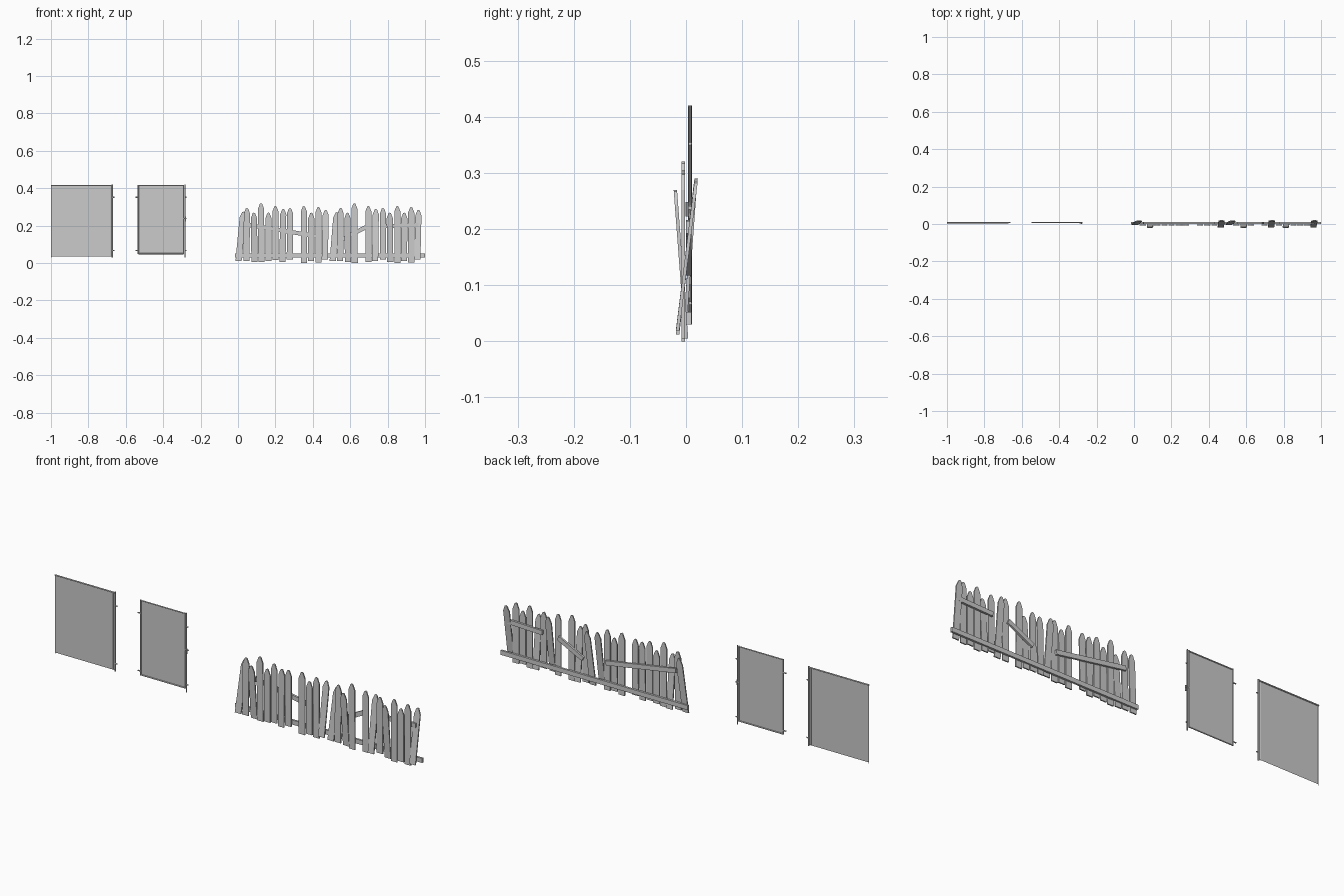
import bpy, bmesh, math
from mathutils import Vector


def make(name, bm):
    bmesh.ops.recalc_face_normals(bm, faces=bm.faces)
    me = bpy.data.meshes.new(name)
    bm.to_mesh(me)
    bm.free()
    ob = bpy.data.objects.new(name, me)
    bpy.context.collection.objects.link(ob)
    return ob


def prism(name, pts, place, thick):
    """Extrude a 2D profile through its thickness; place(u, w, y) maps to 3D."""
    bm = bmesh.new()
    front = [bm.verts.new(place(u, w, 0)) for u, w in pts]
    back = [bm.verts.new(place(u, w, thick)) for u, w in pts]
    bm.faces.new(front)
    bm.faces.new(back[::-1])
    n = len(pts)
    for i in range(n):
        j = (i + 1) % n
        bm.faces.new((front[i], front[j], back[j], back[i]))
    return make(name, bm)


def picket(i, xb, xt, zb, zt, yb, yt):
    h, w = zt - zb, 0.0165
    pts = [(-w, 0), (w, 0), (w, h - 0.03), (0.006, h - 0.003), (0, h),
           (-0.006, h - 0.003), (-w, h - 0.03)]

    def place(u, v, y):
        t = v / h
        return Vector((xb + (xt - xb) * t + u, yb + (yt - yb) * t + y, zb + v))
    prism(f"picket_{i}", pts, place, 0.006)


def plank(name, x0, z0, x1, z1, y, hw=0.011, thick=0.010):
    d = Vector((x1 - x0, z1 - z0))
    n = Vector((-d.y, d.x)).normalized() * hw
    pts = [(x0 - n.x, z0 - n.y), (x1 - n.x, z1 - n.y), (x1 + n.x, z1 + n.y), (x0 + n.x, z0 + n.y)]
    prism(name, pts, lambda u, v, t: Vector((u, y + t, v)), thick)


def rod(name, a, b, r=0.0035):
    a, b = Vector(a), Vector(b)
    bpy.ops.mesh.primitive_cylinder_add(vertices=8, radius=r, depth=(b - a).length, location=(a + b) / 2)
    ob = bpy.context.object
    ob.name = name
    ob.rotation_euler = (b - a).to_track_quat('Z', 'Y').to_euler()
    bpy.ops.object.shade_smooth_by_angle()


# Pickets: base x, top x, base z, top z, lean (-1 forward, 1 back, 2 strongly back)
rows = [(0.003, 0.028, 0.01, 0.275, 1), (0.045, 0.048, 0.012, 0.295, 0), (0.088, 0.085, 0.005, 0.27, -1),
        (0.125, 0.123, 0.005, 0.32, 0), (0.163, 0.163, 0.01, 0.27, 0), (0.20, 0.20, 0.016, 0.305, 0),
        (0.238, 0.242, 0.006, 0.29, 0), (0.277, 0.278, 0.02, 0.295, 0), (0.352, 0.352, 0.0, 0.305, 0),
        (0.391, 0.392, 0.01, 0.27, 0), (0.43, 0.43, 0.004, 0.30, 0), (0.464, 0.469, 0.02, 0.285, 2),
        (0.506, 0.528, 0.01, 0.272, 1), (0.546, 0.549, 0.012, 0.295, 0), (0.588, 0.585, 0.005, 0.27, -1),
        (0.624, 0.622, 0.0, 0.32, 0), (0.697, 0.697, 0.005, 0.305, 0), (0.733, 0.737, 0.012, 0.29, 2),
        (0.775, 0.775, 0.02, 0.295, 0), (0.814, 0.811, 0.005, 0.27, -1), (0.852, 0.852, 0.0, 0.305, 0),
        (0.888, 0.889, 0.01, 0.27, 0), (0.926, 0.926, 0.004, 0.30, 0), (0.959, 0.965, 0.018, 0.285, 2)]
lean_y = {0: (-0.008, -0.008), 1: (-0.006, 0.013), -1: (-0.002, -0.022), 2: (-0.018, 0.015)}
for i, (xb, xt, zb, zt, k) in enumerate(rows):
    picket(i, xb, xt, zb, zt, *lean_y[k])

# Bottom rail and broken upper rails
plank("bottom_rail", -0.015, 0.041, 1.0, 0.041, 0.0)
plank("broken_rail_left", 0.05, 0.205, 0.43, 0.142, 0.0)
plank("broken_rail_middle", 0.555, 0.127, 0.69, 0.195, 0.0)
plank("broken_rail_right", 0.775, 0.197, 0.965, 0.203, 0.0)


# Wire mesh sheets
def sheet(name, x0, x1, z0, z1):
    bm = bmesh.new()
    bm.faces.new([bm.verts.new((x, Y, z)) for x, z in ((x0, z0), (x1, z0), (x1, z1), (x0, z1))])
    make(name, bm)


Y = 0.0075
# Wire fence section: mesh, top pipe, post, hinge pins
sheet("fence_mesh", -1.0, -0.67, 0.035, 0.415)
rod("fence_top_pipe", (-1.0, Y, 0.415), (-0.67, Y, 0.415))
rod("fence_end_post", (-0.672, Y, 0.03), (-0.672, Y, 0.42))
rod("fence_side_wire", (-0.998, Y, 0.03), (-0.998, Y, 0.415), 0.0015)
rod("fence_edge_wire", (-0.684, Y, 0.035), (-0.684, Y, 0.415), 0.0015)

# Wire gate: mesh inside a pipe frame, plus latch post
sheet("gate_mesh", -0.533, -0.29, 0.05, 0.415)
for x in (-0.533, -0.292):
    rod("gate_upright", (x, Y, 0.048), (x, Y, 0.418), 0.003)
for z in (0.05, 0.415):
    rod("gate_crossbar", (-0.533, Y, z), (-0.292, Y, z), 0.003)
rod("gate_post", (-0.284, Y, 0.03), (-0.284, Y, 0.42), 0.0025)

# Hinges and latch
for z in (0.068, 0.352):
    for x0, x1 in ((-0.672, -0.661), (-0.549, -0.533), (-0.287, -0.276)):
        rod("hinge", (x0, Y, z), (x1, Y, z), 0.003)
rod("latch", (-0.292, Y, 0.238), (-0.275, Y, 0.238), 0.0035)
rod("latch_handle", (-0.28, 0.002, 0.222), (-0.28, 0.002, 0.248), 0.003)
